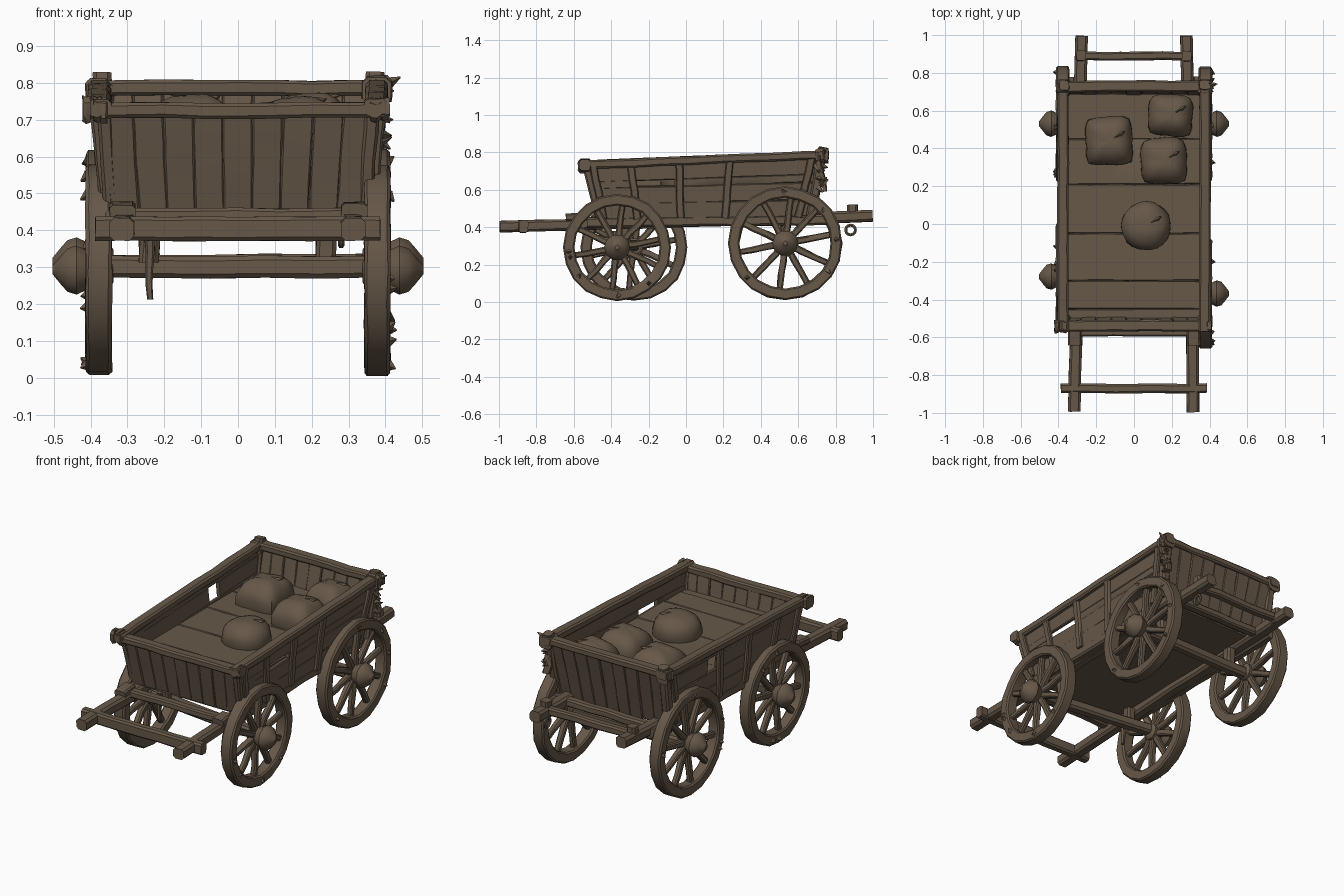
import bpy, bmesh, math, random
from mathutils import Vector, Matrix

if "Cube" in bpy.data.objects:
    bpy.data.objects.remove(bpy.data.objects["Cube"])

random.seed(4)
wood = bpy.data.materials.new("weathered brown wood")
wood.diffuse_color = (0.135, 0.098, 0.066, 1)
wood.use_nodes = True
wood.node_tree.nodes["Principled BSDF"].inputs["Base Color"].default_value = wood.diffuse_color


def finish(name, bm, angle=35):
    bmesh.ops.recalc_face_normals(bm, faces=bm.faces)
    me = bpy.data.meshes.new(name)
    bm.to_mesh(me)
    bm.free()
    me.materials.append(wood)
    ob = bpy.data.objects.new(name, me)
    bpy.context.collection.objects.link(ob)
    bpy.ops.object.select_all(action='DESELECT')
    ob.select_set(True)
    bpy.context.view_layer.objects.active = ob
    bpy.ops.object.shade_smooth_by_angle(angle=math.radians(angle))
    return ob


def jit(a):
    return Vector([random.uniform(-a, a) for _ in range(3)])


def add_loft(bm, rings):
    vs = [[bm.verts.new(p) for p in r] for r in rings]
    n = len(vs[0])
    for a, b in zip(vs, vs[1:]):
        for i in range(n):
            bm.faces.new((a[i], a[(i + 1) % n], b[(i + 1) % n], b[i]))
    bm.faces.new(vs[0])
    bm.faces.new(vs[-1])


def add_beam(bm, a, b, w, h, up=(0, 0, 1), cuts=5, rough=0.0025, taper=1.0):
    """Chamfered, slightly uneven timber from a to b."""
    a, b = Vector(a), Vector(b)
    d = (b - a).normalized()
    side = d.cross(Vector(up)).normalized()
    top = side.cross(d)
    c = 0.2 * min(w, h)
    x, z = w / 2, h / 2
    sec = [(x - c, -z), (x, -z + c), (x, z - c), (x - c, z),
           (-x + c, z), (-x, z - c), (-x, -z + c), (-x + c, -z)]
    rings = []
    for i in range(cuts + 1):
        t = i / cuts
        s = 1 + (taper - 1) * t
        o = a.lerp(b, t) + jit(rough)
        rings.append([o + side * p * s + top * q * s + jit(rough * 0.4) for p, q in sec])
    add_loft(bm, rings)


def beam(name, *args, **kw):
    bm = bmesh.new()
    add_beam(bm, *args, **kw)
    return finish(name, bm)


def add_shard(bm, pos, direction, length, r):
    d = Vector(direction).normalized()
    m = Matrix.Translation(Vector(pos) + d * length / 2) @ d.to_track_quat('Z', 'Y').to_matrix().to_4x4()
    bmesh.ops.create_cone(bm, segments=4, radius1=r, radius2=0.002, depth=length, cap_ends=True, matrix=m)


def wheel(name, pos, r, sign):
    bm = bmesh.new()
    n = 20
    # rim
    prof = [(r, -.027), (r, .027), (r - .008, .035), (r - .053, .035),
            (r - .061, .027), (r - .061, -.027), (r - .053, -.035), (r - .008, -.035)]
    rows = []
    for i in range(n):
        a = math.tau * i / n
        k = random.uniform(-.003, .003)
        rows.append([bm.verts.new((x + random.uniform(-.002, .002), (q + k) * math.cos(a), (q + k) * math.sin(a)))
                     for q, x in prof])
    for i in range(n):
        A, B = rows[i], rows[(i + 1) % n]
        for j in range(8):
            bm.faces.new((A[j], A[(j + 1) % 8], B[(j + 1) % 8], B[j]))
    # spokes
    for i in range(10):
        a = math.tau * (i + .3) / 10
        u = Vector((0, math.cos(a), math.sin(a)))
        add_beam(bm, u * .03, u * (r - .045), .036, .036, up=(1, 0, 0), cuts=3, rough=.003, taper=.85)
    # hub
    hub = [(-.04, .035), (-.03, .05), (.02, .05), (.035, .058), (.06, .07), (.085, .062), (.105, .038), (.125, .012)]
    add_loft(bm, [[(sign * x, q * math.cos(math.tau * k / 10), q * math.sin(math.tau * k / 10)) for k in range(10)]
                  for x, q in hub])
    # splinters on the outer face
    for i in range(5):
        a = random.uniform(0, math.tau)
        add_shard(bm, (sign * .028, (r - .03) * math.cos(a), (r - .03) * math.sin(a)),
                  (sign, random.uniform(-1, 1), random.uniform(-1, 1)), .025, .018)
    bm.transform(Matrix.Translation(pos))
    finish(name, bm)


# wheels and axles, the front axle is steered slightly
for s, side in ((-1, "left"), (1, "right")):
    wheel("front_wheel_" + side, (s * .378, -.323 - s * .045, .292), .287, s)
    wheel("rear_wheel_" + side, (s * .378, .531, .314), .304, s)
beam("front_axle", (-.37, -.28, .30), (.37, -.37, .30), .06, .06)
beam("rear_axle", (-.37, .53, .305), (.37, .53, .305), .06, .06)
for y in (-.325, .53):
    for x in (-.24, .24):
        beam("axle_block", (x, y, .31), (x, y, .41), .055, .055, up=(0, 1, 0), cuts=2)
beam("hanging_peg", (-.24, -.38, .38), (-.24, -.38, .215), .026, .026, up=(0, 1, 0), taper=.6)

# long chassis rails and cross bars
for s in (-1, 1):
    beam("chassis_rail", (s * .315, -.995, .402), (s * .28, .995, .46), .066, .062, cuts=10)
    beam("sill", (s * .335, -.53, .425), (s * .335, .78, .44), .05, .055, cuts=8)
    beam("front_bracket", (s * .315, -.64, .45), (s * .315, -.55, .46), .07, .04, cuts=2)
    beam("rear_pin", (s * .28, .89, .43), (s * .28, .89, .52), .05, .055, up=(0, 1, 0), cuts=2)
beam("front_crossbar", (-.385, -.87, .405), (.385, -.87, .405), .05, .066, cuts=8)
beam("rear_crossbar", (-.30, .89, .465), (.30, .89, .465), .045, .045, cuts=8)
beam("front_bolster", (-.33, -.57, .44), (.33, -.57, .44), .05, .04, cuts=6)
beam("rear_bolster", (-.33, .72, .45), (.33, .72, .45), .05, .045, cuts=6)

# hanging ring at the back
bm = bmesh.new()
ring = [[(.28 + .009 * math.cos(v), .88 + (.026 + .009 * math.sin(v)) * math.cos(u),
          .385 + (.026 + .009 * math.sin(v)) * math.sin(u)) for v in [math.tau * j / 6 for j in range(6)]]
        for u in [math.tau * i / 12 for i in range(12)]]
rv = [[bm.verts.new(p) for p in r] for r in ring]
for i in range(12):
    for j in range(6):
        bm.faces.new((rv[i][j], rv[i][(j + 1) % 6], rv[(i + 1) % 12][(j + 1) % 6], rv[(i + 1) % 12][j]))
finish("hanging_ring", bm)


# side walls: t is 0 at the sill, 1 at the top rail, ends lean outward
def wall(s, y, t):
    k = (y + .47) / 1.13
    return Vector((s * (.347 + .025 * t), y + t * (.08 * k - .06 * (1 - k)), .445 + .01 * k + t * (.28 + .045 * k)))


def add_side_board(bm, s, y0, y1, t0, t1):
    tm = (t0 + t1) / 2
    h = (t1 - t0) * .31
    add_beam(bm, wall(s, y0, tm), wall(s, y1, tm), .022, h, up=(s * .08, 0, 1), cuts=max(2, int(6 * (y1 - y0))), rough=.002)


for s, side, g0, g1, top in ((-1, "left", .22, .31, .86), (1, "right", -.27, -.06, .70)):
    bm = bmesh.new()
    for y0, y1, t0, t1 in ((-.47, .66, 0, .29), (-.47, .66, .28, .58), (-.47, g0, .57, top + .01),
                           (g1, .66, .57, top + .01), (-.47, .66, top, 1.0)):
        add_side_board(bm, s, y0, y1, t0, t1)
    finish("side_boards_" + side, bm)
    for y in (-.44, -.26, -.03, .21, .60):
        o = Vector((s * .014, 0, 0))
        beam("side_batten_" + side, wall(s, y, 0) + o, wall(s, y, 1) + o, .04, .028, up=(1, 0, 0), cuts=4)
    # top rail along the side
    beam("side_rail_" + side, (s * .375, -.57, .733), (s * .375, .765, .786), .06, .046, cuts=9)
    beam("corner_post_" + side, (s * .36, .67, .46), (s * .37, .735, .828), .05, .05, up=(0, 1, 0), cuts=4)
    beam("front_corner_post_" + side, (s * .345, -.465, .45), (s * .365, -.535, .745), .04, .04, up=(0, 1, 0), cuts=4)

# end walls of upright planks and their top rails
for name, yb, yt, zb, zt in (("front", -.47, -.53, .45, .73), ("rear", .66, .737, .455, .79)):
    bm = bmesh.new()
    for i in range(9):
        u = (i - 4) / 4.5
        off = random.uniform(-.004, .004)
        add_beam(bm, (u * .345, yb + off, zb), (u * .368, yt + off, zt), .079, .022, up=(0, 1, 0), cuts=4, rough=.002, taper=1.05)
    finish(name + "_planks", bm)
    beam(name + "_top_rail", (-.405, yt - .008, zt - .005), (.405, yt - .008, zt - .005), .06, .042, cuts=8)

# cargo floor boards
edges = [-.51, -.45, -.30, -.05, .21, .45, .69]
bm = bmesh.new()
for a, b in zip(edges, edges[1:]):
    add_beam(bm, (-.348, (a + b) / 2, .612 + random.uniform(-.003, .003)),
             (.348, (a + b) / 2, .612 + random.uniform(-.003, .003)), b - a - .001, .02, cuts=6, rough=.002)
finish("cargo_floor", bm)
beam("underside_floor", (0, -.47, .447), (0, .66, .457), .66, .02, cuts=4, rough=.001)


# lumpy sacks, p sets how square they are
def sack(name, x, y, rx, ry, top, p, turn):
    base = .645
    bm = bmesh.new()
    bmesh.ops.create_uvsphere(bm, u_segments=24, v_segments=14, radius=1)
    for v in bm.verts:
        c = v.co
        flat = (abs(c.x) ** p + abs(c.y) ** p) ** (1 / p)
        k = (flat ** 2.5 + abs(c.z) ** 2.5) ** (-1 / 2.5)
        c *= k * (1 + .02 * math.sin(5 * c.x + 3 * turn) + .015 * math.sin(7 * c.y + 4 * c.z) + random.uniform(-.012, .012))
    bm.transform(Matrix.Translation((x, y, base)) @ Matrix.Rotation(turn, 4, 'Z') @ Matrix.Diagonal((rx, ry, top - base, 1)))
    # tied neck fold
    add_shard(bm, (x + .03, y + .02, top - .02), (.7, .4, .2), .06, .022)
    finish(name, bm, 50)


sack("round_sack", .065, -.01, .13, .128, .745, 2.2, .2)
sack("square_sack", -.13, .44, .124, .128, .768, 7, .04)
sack("middle_sack", .16, .335, .122, .122, .762, 5, .03)
sack("corner_sack", .195, .575, .118, .11, .772, 5, -.06)


# rope bindings and ragged ends at the corners
def binding(name, pos, axis, r, turns):
    bm = bmesh.new()
    d = Vector(axis)
    for i in range(turns):
        o = Vector(pos) + d * (i - turns / 2) * .024
        add_beam(bm, o, o + d * .022, r * 2, r * 2, cuts=2, rough=.005)
    finish(name, bm)


binding("rope_front_left", (-.385, -.54, .728), (1, 0, 0), .035, 3)
binding("rope_front_right", (.385, -.54, .728), (1, 0, 0), .030, 2)
binding("rope_rear_left", (-.375, .73, .775), (0, 1, 0), .035, 3)
binding("rope_rear_right", (.378, .73, .78), (0, 1, 0), .038, 3)
bm = bmesh.new()
for i in range(12):
    z = random.uniform(.60, .79)
    add_shard(bm, (.37, random.uniform(.68, .75), z), (random.uniform(.2, 1), random.uniform(-.4, .7), random.uniform(-.8, .6)), .055, .024)
add_shard(bm, (.37, .73, .78), (.6, .1, .3), .08, .034)
add_beam(bm, (.385, .70, .79), (.375, .745, .60), .04, .025, up=(0, 1, 0), cuts=5, rough=.008)
finish("ragged_rope_end", bm)
